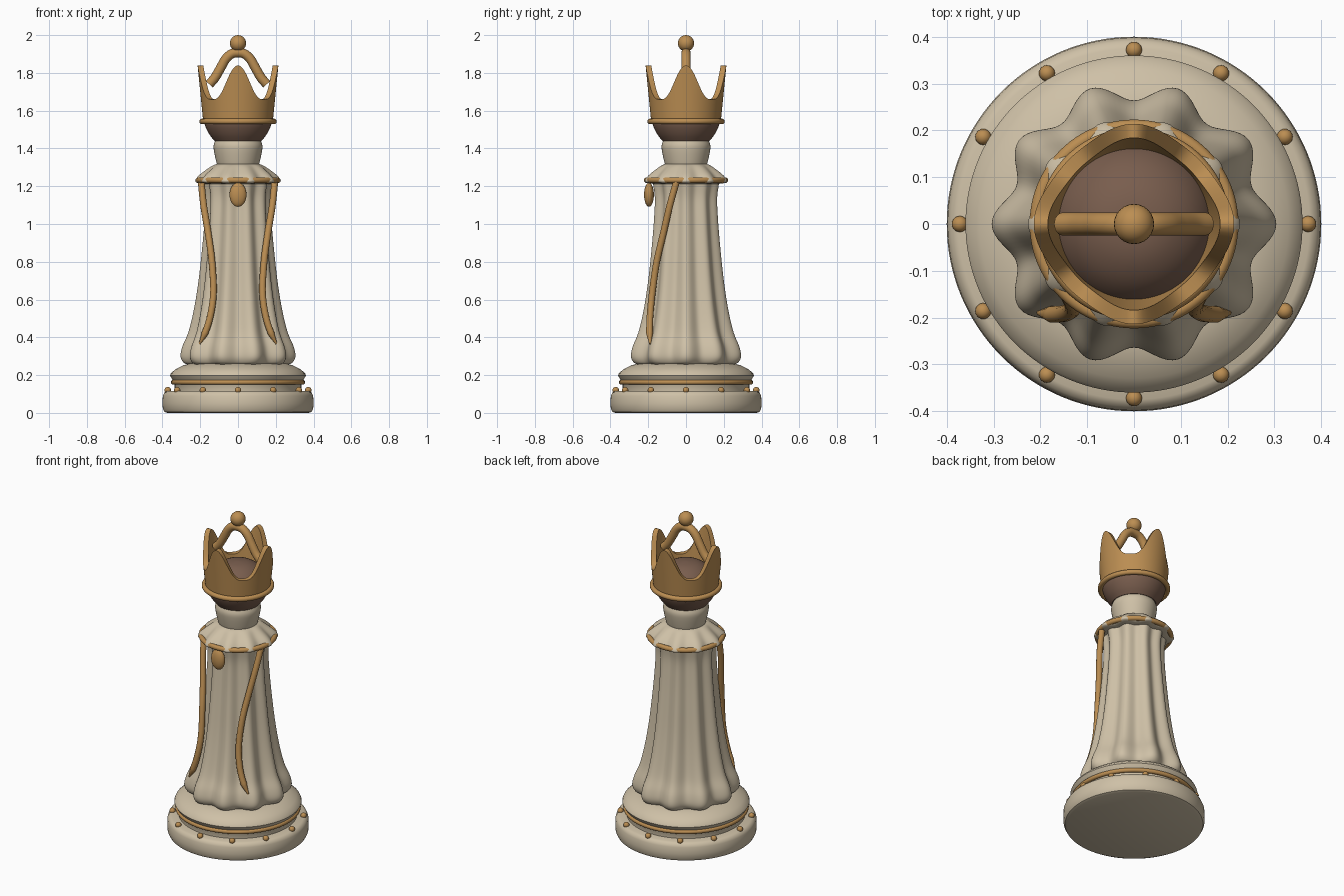
import bpy, bmesh
from math import sin, cos, pi, radians, tau
from mathutils import Vector

if "Cube" in bpy.data.objects:
    bpy.data.objects.remove(bpy.data.objects["Cube"])


def material(name, rgb):
    m = bpy.data.materials.new(name)
    m.use_nodes = True
    m.diffuse_color = (*rgb, 1)
    bsdf = m.node_tree.nodes["Principled BSDF"]
    bsdf.inputs["Base Color"].default_value = (*rgb, 1)
    bsdf.inputs["Roughness"].default_value = 0.6
    return m


cream = material("cream stone", (0.62, 0.53, 0.385))
gold = material("warm gold", (0.50, 0.27, 0.085))
brown = material("dark brown", (0.19, 0.11, 0.075))


def finish(obj, mat, angle=40):
    obj.data.materials.clear()
    obj.data.materials.append(mat)
    bpy.ops.object.select_all(action='DESELECT')
    obj.select_set(True)
    bpy.context.view_layer.objects.active = obj
    bpy.ops.object.shade_smooth_by_angle(angle=radians(angle))
    return obj


def smooth_path(points, steps=5):
    """Catmull-Rom curve through the points, of any dimension."""
    p = [Vector(q) for q in points]
    p = [p[0] * 2 - p[1]] + p + [p[-1] * 2 - p[-2]]
    out = []
    for i in range(1, len(p) - 2):
        a, b, c, d = p[i - 1:i + 3]
        for k in range(steps):
            t = k / steps
            out.append((b * 2 + (c - a) * t + (a * 2 - b * 5 + c * 4 - d) * t * t
                        + (b * 3 - a - c * 3 + d) * t ** 3) / 2)
    return out + [p[-2]]


def turned(name, section, mat, segs=96, closed=False, angle=40):
    """Sweep section(angle) -> [(radius, z)] around the z axis."""
    bm = bmesh.new()
    rows = []
    for i in range(segs):
        a = tau * i / segs
        rows.append([bm.verts.new((r * cos(a), r * sin(a), z)) for r, z in section(a)])
    n = len(rows[0])
    for i in range(segs):
        r0, r1 = rows[i], rows[(i + 1) % segs]
        for j in range(n if closed else n - 1):
            k = (j + 1) % n
            bm.faces.new((r0[j], r1[j], r1[k], r0[k]))
    if not closed:
        bm.faces.new([r[0] for r in reversed(rows)])
        bm.faces.new([r[-1] for r in rows])
    bmesh.ops.recalc_face_normals(bm, faces=bm.faces)
    mesh = bpy.data.meshes.new(name)
    bm.to_mesh(mesh)
    bm.free()
    obj = bpy.data.objects.new(name, mesh)
    bpy.context.collection.objects.link(obj)
    return finish(obj, mat, angle)


def fluted(name, profile, mat, angle=40):
    """Turned part whose (radius, z, fold depth) profile has ten folds."""
    pts = smooth_path(profile)
    return turned(name, lambda a: [(p[0] + p[2] * cos(10 * a), p[1]) for p in pts],
                  mat, 160, angle=angle)


def torus(name, radius, thick, z):
    bpy.ops.mesh.primitive_torus_add(major_radius=radius, minor_radius=thick, location=(0, 0, z),
                                     major_segments=96, minor_segments=14)
    bpy.context.object.name = name
    return finish(bpy.context.object, gold, 80)


def ball(name, loc, size):
    bpy.ops.mesh.primitive_uv_sphere_add(segments=24, ring_count=14, radius=1, location=loc)
    bpy.context.object.name = name
    bpy.context.object.scale = size
    return finish(bpy.context.object, gold, 80)


def tube(name, points, thick, taper=lambda t: 1):
    cu = bpy.data.curves.new(name, 'CURVE')
    cu.dimensions = '3D'
    cu.bevel_depth = thick
    cu.bevel_resolution = 4
    cu.use_fill_caps = True
    pts = smooth_path(points, 8)
    sp = cu.splines.new('POLY')
    sp.points.add(len(pts) - 1)
    for i, (q, v) in enumerate(zip(sp.points, pts)):
        q.co = (*v, 1)
        q.radius = taper(i / (len(pts) - 1))
    obj = bpy.data.objects.new(name, cu)
    bpy.context.collection.objects.link(obj)
    bpy.ops.object.select_all(action='DESELECT')
    obj.select_set(True)
    bpy.context.view_layer.objects.active = obj
    bpy.ops.object.convert(target='MESH')
    return finish(bpy.context.object, gold, 60)


# Plinth: rounded foot and the stepped moulding above it
foot = [(0.375, 0), (0.39, 0.006), (0.398, 0.022), (0.4, 0.05), (0.398, 0.09),
        (0.39, 0.108), (0.375, 0.116), (0.3, 0.118)]
turned("plinth_foot", lambda a: foot, cream, 128)
moulding = [(0.335, 0.11), (0.335, 0.16), (0.35, 0.18), (0.36, 0.198), (0.355, 0.21),
            (0.33, 0.232), (0.29, 0.252), (0.25, 0.262)]
turned("plinth_moulding", lambda a: moulding, cream, 128)
torus("plinth_ring", 0.342, 0.013, 0.162)
for i in range(12):
    a = tau * i / 12
    ball(f"plinth_stud_{i + 1}", (0.372 * cos(a), 0.372 * sin(a), 0.12), (0.017,) * 3)

# Robe with ten soft folds, and the flared cape over it
fluted("robe", [(0.25, 0.255, 0.014), (0.272, 0.268, 0.018), (0.284, 0.30, 0.02),
                (0.275, 0.35, 0.02), (0.244, 0.43, 0.018), (0.218, 0.55, 0.015),
                (0.196, 0.7, 0.013), (0.178, 0.88, 0.011), (0.167, 1.02, 0.010),
                (0.162, 1.13, 0.010), (0.170, 1.2, 0.010), (0.178, 1.235, 0.010)], cream)
fluted("shoulder_cape", [(0.165, 1.212, 0.01), (0.205, 1.218, 0.012), (0.214, 1.232, 0.012),
                         (0.195, 1.258, 0.011), (0.16, 1.288, 0.007), (0.13, 1.31, 0.003),
                         (0.105, 1.32, 0)], cream, 60)
torus("shoulder_ring", 0.208, 0.015, 1.232)

# Neck and head
neck = smooth_path([(0.105, 1.30), (0.114, 1.325), (0.126, 1.38), (0.129, 1.415), (0.12, 1.445)])
turned("neck", lambda a: neck, cream, 64)
head = smooth_path([(0.125, 1.44), (0.152, 1.475), (0.174, 1.52), (0.177, 1.555), (0.162, 1.605),
                    (0.125, 1.653), (0.07, 1.685), (0.004, 1.695)], 3)
turned("head", lambda a: head, brown, 64)


# Crown wall with four tapering points
def crown_section(a):
    top = 1.66 + 0.18 * abs(cos(2 * a)) ** 3.3
    levels = [1.535 + (top - 1.535) * t / 6 for t in range(7)]
    outer = [(0.184 + 0.1 * (z - 1.54), z) for z in levels]
    inner = [(r - 0.03, z) for r, z in reversed(outer)]
    return outer + inner


turned("crown", crown_section, gold, 128, closed=True, angle=50)
torus("crown_ring", 0.19, 0.015, 1.543)

# Arch and finial ball
half = [(0.152, 0, 1.74), (0.122, 0, 1.775), (0.093, 0, 1.825), (0.066, 0, 1.872),
        (0.035, 0, 1.9)]
tube("crown_arch", [(-x, y, z) for x, y, z in half] + [(0, 0, 1.907)] + half[::-1], 0.025)
ball("crown_finial", (0, 0, 1.957), (0.043,) * 3)

# Front brooch and the pair of trailing cords
ball("brooch", (0, -0.196, 1.155), (0.045, 0.026, 0.064))
cord = [(0.195, -0.05, 1.225), (0.182, -0.085, 1.1), (0.158, -0.12, 0.95), (0.138, -0.155, 0.8),
        (0.13, -0.178, 0.64), (0.145, -0.19, 0.52), (0.172, -0.193, 0.43), (0.204, -0.19, 0.365)]
for side, s in (("left", 1), ("right", -1)):
    tube(f"{side}_cord", [(s * x, y, z) for x, y, z in cord], 0.018,
         lambda t: min(1, 0.25 + (1 - t) * 6))
